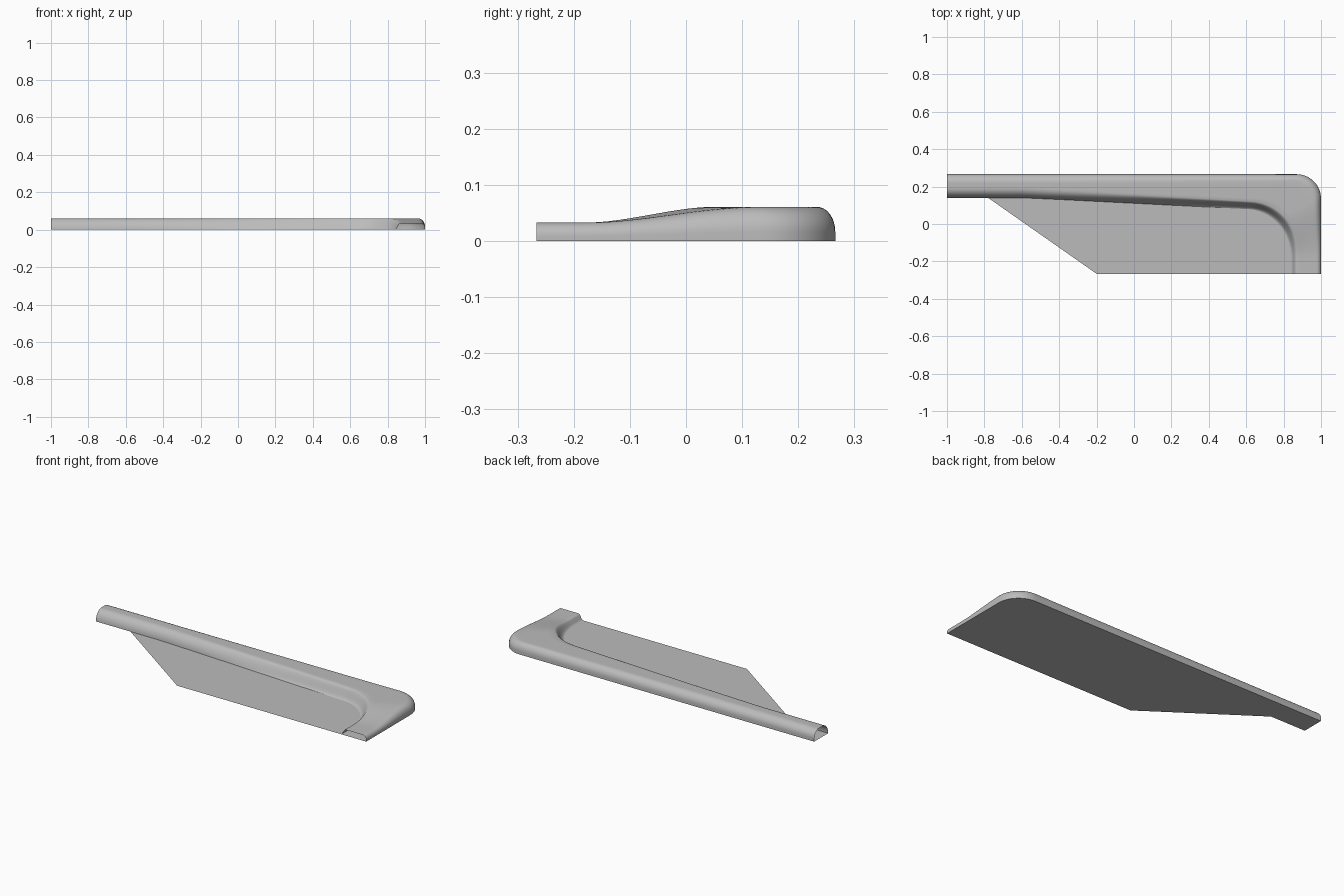
import bpy, bmesh, math
from mathutils import Vector

old = bpy.data.objects.get("Cube")
if old:
    bpy.data.objects.remove(old, do_unlink=True)

# Single grey material
grey = bpy.data.materials.new("plain grey")
grey.use_nodes = True
colour = (0.5, 0.5, 0.5, 1)
grey.diffuse_color = colour
grey.node_tree.nodes["Principled BSDF"].inputs["Base Color"].default_value = colour


def make_object(name, bm):
    mesh = bpy.data.meshes.new(name)
    bm.to_mesh(mesh)
    bm.free()
    obj = bpy.data.objects.new(name, mesh)
    bpy.context.collection.objects.link(obj)
    mesh.materials.append(grey)
    return obj


def smooth(t):
    t = max(0.0, min(1.0, t))
    return t * t * (3 - 2 * t)


def arc(cx, cy, rx, ry, n):
    """Quarter turn from the back (+y) round to the left side (+x)."""
    return [Vector((cx + rx * math.sin(a), cy + ry * math.cos(a), 0))
            for a in (math.pi / 2 * i / n for i in range(n + 1))]


def resample(points, n):
    """Evenly spaced points along a polyline."""
    lengths = [(b - a).length for a, b in zip(points, points[1:])]
    out = []
    for k in range(n + 1):
        d = sum(lengths) * k / n
        for a, b, l in zip(points, points[1:], lengths):
            if d <= l + 1e-7:
                out.append(a.lerp(b, min(1, d / l)))
                break
            d -= l
    return out


# Edges of the raised rim, in matching stretches: end, taper, bend, front end
X, Y = 1.0, 0.266
V = lambda x, y: Vector((x, y, 0))
corner = arc(0.87, Y - 0.13, 0.13, 0.13, 14)
stretches = [
    ([V(-X, 0.14), V(-0.6, 0.14)], [V(-X, Y), V(-0.6, Y)], 4),
    ([V(-0.6, 0.14), V(-0.4, 0.131), V(0.6, 0.08)], [V(-0.6, Y), V(0.74, Y)], 14),
    (arc(0.6, -0.18, 0.24, 0.26, 40), [V(0.74, Y)] + corner + [V(X, -0.18)], 40),
    ([V(0.84, -0.18), V(0.84, -Y)], [V(X, -0.18), V(X, -Y)], 3),
]
inner, outer = [], []
for a, b, n in stretches:
    skip = 1 if inner else 0
    inner += resample(a, n)[skip:]
    outer += resample(b, n)[skip:]


def crest(p, s):
    """Rim height: full along the back, falling towards the front end."""
    full_y = 0.03 + 0.12 * s
    return 0.033 + 0.028 * smooth((p.y + 0.18) / (full_y + 0.18))


def section(a, b):
    """Cross-section of the rim from inner edge a to outer edge b."""
    width = (b - a).length
    low = crest(a, 0) / 0.061
    r_in, r_out = 0.05 * low, 0.045 * low
    flare = smooth((a.x + 0.6) / 1.2)
    steps = 8
    prof = []
    # inner flank: round at the far end, softly flared near the bend
    for i in range(steps + 1):
        t = i / steps
        ang = t * math.pi / 2
        d = r_in * ((1 - flare) * (1 - math.cos(ang)) + flare * t)
        z = (1 - flare) * math.sin(ang) + flare * smooth(t)
        prof.append((d, z))
    # flat crest
    for i in range(1, 6):
        prof.append((r_in + (width - r_in - r_out) * i / 6, 1))
    # rounded outer shoulder with a short upright wall
    for i in range(steps + 1):
        ang = i / steps * math.pi / 2
        prof.append((width - r_out * (1 - math.sin(ang)), 0.28 + 0.72 * math.cos(ang)))
    prof.append((width, 0))
    points = []
    for d, z in prof:
        s = d / width
        p = a.lerp(b, s)
        p.z = z * crest(p, s)
        points.append(p)
    return points


# Hollow raised rim, open at both ends
bm = bmesh.new()
rows = [[bm.verts.new(p) for p in section(a, b)] for a, b in zip(inner, outer)]
for r0, r1 in zip(rows, rows[1:]):
    for j in range(len(r0) - 1):
        bm.faces.new((r0[j], r1[j], r1[j + 1], r0[j + 1]))
rim = make_object("raised_rim", bm)
bpy.ops.object.select_all(action='DESELECT')
rim.select_set(True)
bpy.context.view_layer.objects.active = rim
bpy.ops.object.shade_smooth_by_angle(angle=math.radians(40))

# Flat base sheet under the rim
bm = bmesh.new()
outline = outer + [V(-0.2, -Y), V(-0.78, 0.14), V(-X, 0.14)]
face = bm.faces.new([bm.verts.new(p) for p in outline])
face.normal_update()
if face.normal.z < 0:
    face.normal_flip()
bmesh.ops.triangulate(bm, faces=[face])
make_object("base_panel", bm)
